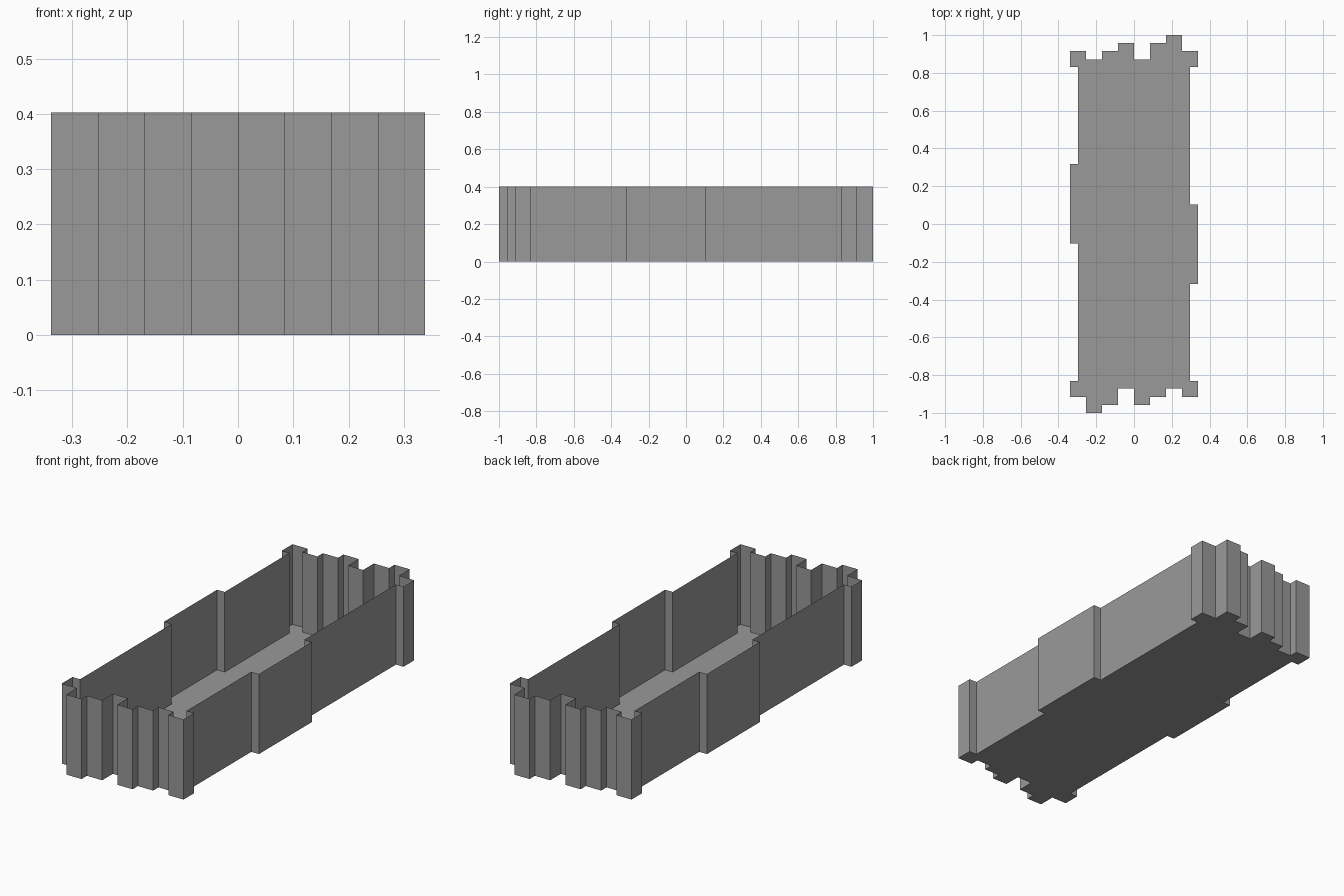
import bpy, bmesh

if "Cube" in bpy.data.objects:
    bpy.data.objects.remove(bpy.data.objects["Cube"])

H = 0.402      # wall height
W = 0.338      # half width
S = W / 4      # width of one step along an end
IN = 0.296     # half width where the side wall is set back

# Dark grey for all parts
grey = bpy.data.materials.new("dark_grey")
grey.diffuse_color = (0.32, 0.32, 0.32, 1)
grey.use_nodes = True
grey.node_tree.nodes["Principled BSDF"].inputs["Base Color"].default_value = grey.diffuse_color

# Front end: stepped depth of each of the eight strips, left to right
depths = [0.915, 1.0, 0.957, 0.872, 0.957, 0.915, 0.872, 0.915]
half = []
for i, d in enumerate(depths):
    half += [(-W + i * S, -d), (-W + (i + 1) * S, -d)]

# Right side: corner post, set-back wall, middle bay, set-back wall, corner post
half += [(W, -0.83), (IN, -0.83), (IN, -0.317), (W, -0.317),
         (W, 0.103), (IN, 0.103), (IN, 0.83), (W, 0.83)]

# The other half is the same outline turned by 180 degrees
outline = half + [(-x, -y) for x, y in half]


def make_object(name, build):
    bm = bmesh.new()
    build(bm)
    mesh = bpy.data.meshes.new(name)
    bm.to_mesh(mesh)
    bm.free()
    mesh.materials.append(grey)
    obj = bpy.data.objects.new(name, mesh)
    bpy.context.collection.objects.link(obj)
    return obj


# Thin upright walls following the outline, open at the top
def build_walls(bm):
    low = [bm.verts.new((x, y, 0)) for x, y in outline]
    top = [bm.verts.new((x, y, H)) for x, y in outline]
    for i in range(len(outline)):
        j = (i + 1) % len(outline)
        bm.faces.new((low[i], low[j], top[j], top[i]))


# Flat floor
def build_floor(bm):
    face = bm.faces.new([bm.verts.new((x, y, 0)) for x, y in reversed(outline)])
    bmesh.ops.triangulate(bm, faces=[face])


make_object("stepped_walls", build_walls)
make_object("floor", build_floor)
